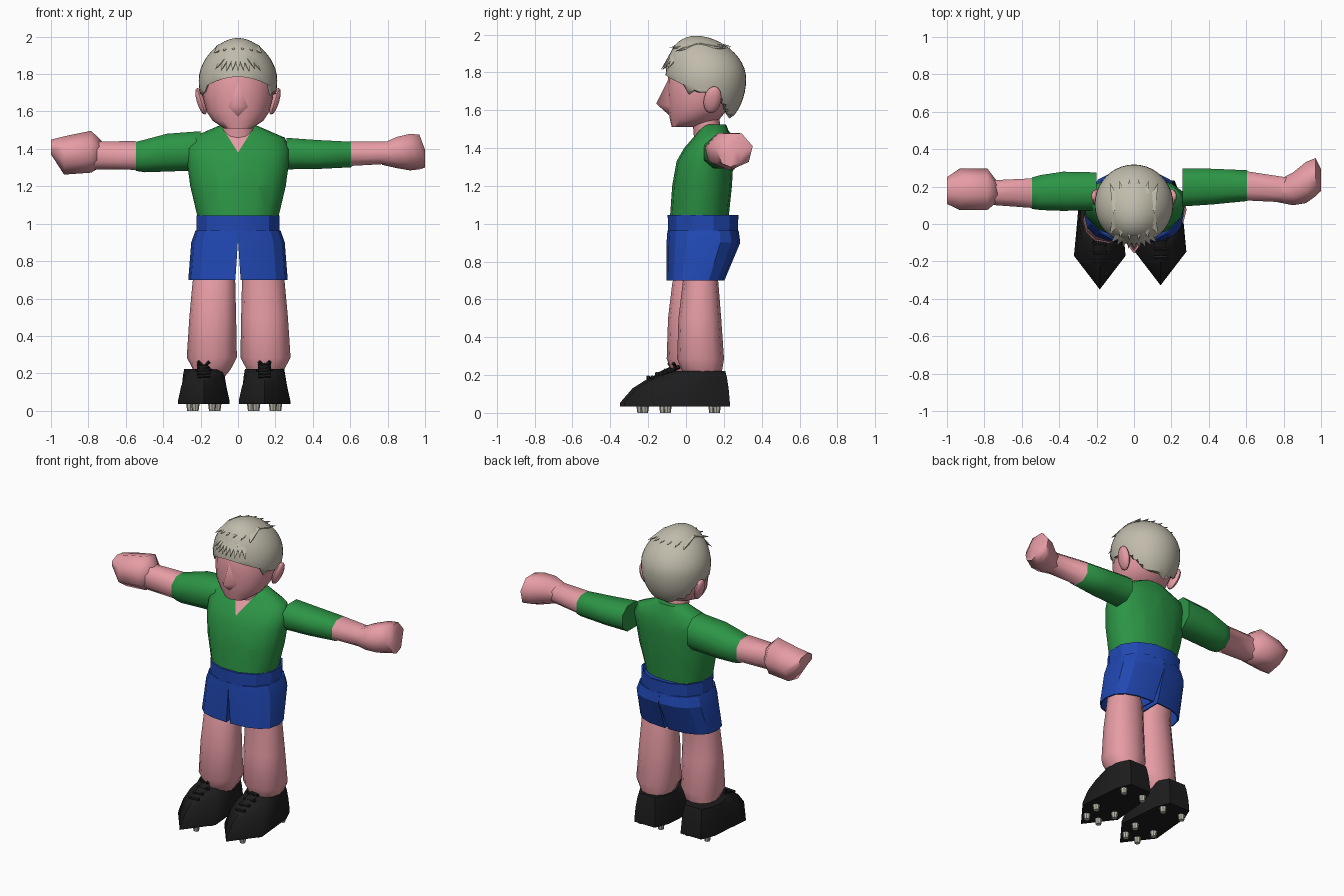
import bpy, bmesh, math, random
from mathutils import Vector, Matrix

if "Cube" in bpy.data.objects:
    bpy.data.objects.remove(bpy.data.objects["Cube"])

random.seed(4)


def material(name, rgb):
    m = bpy.data.materials.new(name)
    m.diffuse_color = (*rgb, 1)
    m.use_nodes = True
    m.node_tree.nodes["Principled BSDF"].inputs["Base Color"].default_value = m.diffuse_color
    return m


SKIN = material("skin_pink", (0.79, 0.33, 0.37))
GREEN = material("shirt_green", (0.025, 0.30, 0.06))
BLUE = material("shorts_blue", (0.015, 0.065, 0.45))
BLACK = material("shoe_black", (0.012, 0.012, 0.012))
HAIR = material("hair_ash", (0.53, 0.50, 0.41))
STUD = material("stud_grey", (0.50, 0.475, 0.41))


def finish(bm, name, mats, angle=40, rule=None):
    bmesh.ops.recalc_face_normals(bm, faces=bm.faces)
    if rule:
        for f in bm.faces:
            f.material_index = rule(f.calc_center_median())
    for f in bm.faces:
        f.smooth = True
    me = bpy.data.meshes.new(name)
    bm.to_mesh(me)
    bm.free()
    for m in mats:
        me.materials.append(m)
    me.set_sharp_from_angle(angle=math.radians(angle))
    ob = bpy.data.objects.new(name, me)
    bpy.context.collection.objects.link(ob)
    return ob


def skin_rings(rings):
    """Bridge lists of points into a closed, capped skin."""
    bm = bmesh.new()
    loops = [[bm.verts.new(p) for p in r] for r in rings]
    n = len(loops[0])
    for a, b in zip(loops, loops[1:]):
        for i in range(n):
            j = (i + 1) % n
            bm.faces.new((a[i], a[j], b[j], b[i]))
    bm.faces.new(loops[0])
    bm.faces.new(loops[-1])
    return bm


def loft(rings, n=8, axis="z", power=1.0, turn=0.0):
    """rings: (position, centre u, centre v, radius u, radius v) along the axis."""
    def ring(t, cu, cv, ru, rv):
        pts = []
        for i in range(n):
            a = 2 * math.pi * (i + turn) / n
            c, s = math.cos(a), math.sin(a)
            u = cu + ru * math.copysign(abs(c) ** power, c)
            v = cv + rv * math.copysign(abs(s) ** power, s)
            pts.append((u, v, t) if axis == "z" else (t, u, v))
        return pts
    return skin_rings([ring(*r) for r in rings])


def spike(bm, base, tip, r, flat=1.0, n=6, r2=0.0):
    """Tapered cone from base to tip."""
    base, tip = Vector(base), Vector(tip)
    d = tip - base
    mat = Matrix.Translation((base + tip) / 2) @ d.to_track_quat("Z", "Y").to_matrix().to_4x4() \
        @ Matrix.Diagonal((1, flat, 1, 1))
    bmesh.ops.create_cone(bm, cap_ends=True, segments=n, radius1=r, radius2=r2,
                          depth=d.length, matrix=mat)


# Head, nose and neck
finish(loft([(1.51, 0, -.02, .075, .055), (1.55, 0, .045, .135, .13), (1.60, 0, .062, .168, .155),
             (1.68, 0, .09, .188, .188), (1.78, 0, .10, .19, .195), (1.88, 0, .09, .14, .15)], 20),
       "head", [SKIN], 60)
bm = bmesh.new()
t, tip, b, l, r = [bm.verts.new(p) for p in ((0, -.09, 1.77), (0, -.158, 1.635), (0, -.08, 1.565),
                                             (-.065, -.07, 1.62), (.065, -.07, 1.62))]
for f in ((t, l, tip), (t, tip, r), (l, b, tip), (b, r, tip)):
    bm.faces.new(f)
finish(bm, "nose", [SKIN], 180)
finish(loft([(1.42, 0, .12, .09, .075), (1.60, 0, .10, .085, .07)], 12), "neck", [SKIN])

# Ears
for s, side in ((-1, "left"), (1, "right")):
    bm = bmesh.new()
    bmesh.ops.create_uvsphere(bm, u_segments=10, v_segments=8, radius=1,
                              matrix=Matrix.Translation((s * .197, .14, 1.655))
                              @ Matrix.Rotation(s * .3, 4, "Y") @ Matrix.Rotation(-.2, 4, "X")
                              @ Matrix.Diagonal((.024, .046, .075, 1)))
    finish(bm, side + "_ear", [SKIN])


# Hair cap: a dome leaning forward, clamped to a ragged hairline
def hairline(x, y):
    if y < 0:
        return 1.785 - 1.7 * x * x
    if y < .16:
        return 1.69 + random.uniform(-.02, .02)
    return max(1.56, 1.68 - 1.6 * (y - .16)) + random.uniform(-.02, .015)


bm = bmesh.new()
bmesh.ops.create_uvsphere(bm, u_segments=40, v_segments=24, radius=1)
for v in bm.verts:
    x, y, z = v.co
    up = max(z, 0) ** 2
    p = Vector((x * .21 * (1 - .14 * up), .105 + y * .213 - .05 * up,
                1.765 + z * (.228 if z > 0 else .27)))
    p.z = max(p.z, hairline(p.x, p.y))
    v.co = p
finish(bm, "hair_cap", [HAIR], 50)

# Fringe and crown tufts
bm = bmesh.new()
for i in range(9):
    x = (i - 4) * .028
    spike(bm, (x * .5, -.045 + x * x, 1.935 - 1.5 * x * x),
          (x * 1.1, -.132 + 2.6 * x * x, 1.82 + random.uniform(-.02, .03)), .036, .5)
for i in range(6):
    x = (i - 2.5) * .04
    spike(bm, (x * .8, .08, 1.965 - 2 * x * x),
          (x * 1.3, .24 - 2 * x * x, 1.938 - 1.5 * x * x), .04, .5)
    spike(bm, (x * .8, .05, 1.965 - 2 * x * x),
          (x * 1.3, -.09 + 3 * x * x, 1.93 - 2 * x * x), .04, .5)
finish(bm, "hair_locks", [HAIR], 60)

# Shirt, cut along a V neck that shows skin
bm = loft([(1.03, 0, .07, .215, .155), (1.20, 0, .085, .255, .158), (1.33, 0, .10, .273, .15),
           (1.40, 0, .12, .278, .13), (1.46, 0, .14, .25, .098), (1.525, 0, .15, .10, .062)], 16, power=.9)
for s in (-1, 1):
    bmesh.ops.bisect_plane(bm, geom=bm.verts[:] + bm.edges[:] + bm.faces[:],
                           plane_co=(0, 0, 1.38), plane_no=(s * 1.6, 0, -1))
finish(bm, "shirt", [GREEN, SKIN], 40,
       lambda c: int(c.y < .13 and c.z > 1.38 + 1.6 * abs(c.x)))

# Arms: sleeve and bare forearm in one tube
finish(loft([(-.20, .175, 1.39, .108, .112), (-.38, .175, 1.38, .112, .108), (-.50, .168, 1.362, .10, .093),
             (-.545, .165, 1.36, .09, .083), (-.55, .165, 1.365, .084, .082), (-.77, .168, 1.365, .07, .08)],
            8, "x", turn=.5, power=.85),
       "left_arm", [GREEN, SKIN], 60, lambda c: int(c.x < -.547))
finish(loft([(.26, .195, 1.375, .108, .09), (.42, .20, 1.37, .102, .083), (.605, .205, 1.37, .088, .073),
             (.61, .203, 1.375, .083, .07), (.84, .18, 1.38, .07, .062)], 8, "x", turn=.5, power=.85),
       "right_arm", [GREEN, SKIN], 60, lambda c: int(c.x > .607))

# Fists
finish(loft([(-.73, .17, 1.375, .055, .07), (-.785, .18, 1.385, .118, .115), (-.93, .18, 1.365, .118, .105),
             (-1.0, .175, 1.41, .075, .04)], 7, "x"), "left_fist", [SKIN], 60)
finish(loft([(.77, .175, 1.375, .06, .06), (.85, .188, 1.385, .09, .088), (.92, .222, 1.388, .113, .103),
             (.97, .25, 1.388, .105, .098), (1.0, .235, 1.35, .06, .05)], 7, "x", turn=.25),
       "right_fist", [SKIN], 60)

# Shorts waistband, hollow at the top
finish(loft([(.955, .0, .09, .228, .19), (1.045, 0, .09, .23, .193), (1.045, 0, .09, .218, .18),
             (1.01, 0, .09, .21, .175)], 12, power=.92, turn=.5), "waistband", [BLUE], 25)


# Shorts legs: each a half oval, flared and hollow at the hem
def half_oval(s, z, inner, outer, cy, ry):
    pts = []
    for i in range(9):
        a = math.pi * (i / 8 - .5)
        c, q = max(math.cos(a), 0), math.sin(a)
        pts.append((s * (inner + (outer - inner) * c ** .8),
                    cy + ry * math.copysign(abs(q) ** .8, q), z))
    return pts


for s, side in ((-1, "left"), (1, "right")):
    finish(skin_rings([half_oval(s, *r) for r in ((.79, .02, .245, .06, .135), (.70, .022, .257, .05, .143),
                                                  (.70, .014, .266, .05, .153), (.90, .001, .25, .092, .195),
                                                  (.965, 0, .227, .09, .188))]),
           side + "_shorts_leg", [BLUE], 25)


# Shoe outlines: sole and collar, mirrored across the foot
SOLE = [(0, -.35), (.138, -.17), (.122, 0), (.112, .12), (.075, .21)]
COLLAR = [(0, -.10), (.075, -.06), (.105, .02), (.10, .11), (.06, .185)]


def shoe_ring(cx, dy, z, t):
    half = [Vector(a).lerp(Vector(b), t) for a, b in zip(SOLE, COLLAR)]
    pts = half + [Vector((-p.x, p.y)) for p in reversed(half[1:])]
    return [(cx + p.x, dy + p.y, z) for p in pts]


for side, cx, dy in (("left", -.183, 0), ("right", .142, .022)):
    s = -1 if cx < 0 else 1
    # Leg, narrowing inside the shorts
    ly, lx = (.01, -.14) if s < 0 else (.065, .147)
    finish(loft([(.16, cx * .95, ly + .03, .085, .08), (.22, lx, ly + .02, .10, .105),
                 (.285, lx, ly + .012, .134, .124), (.50, lx * .965, ly + .008, .125, .113),
                 (.69, lx * .92, ly + .012, .114, .094), (.82, lx * .9, .06, .09, .08)], 12, power=.9),
           side + "_leg", [SKIN], 40)
    # Boot
    finish(skin_rings([shoe_ring(cx, dy, z, t) for z, t in
                       ((.035, 0), (.055, .01), (.13, .27), (.19, .65), (.222, 1))]),
           side + "_boot", [BLACK], 55)
    # Laces: bars up the tongue, with a bow
    bm = bmesh.new()
    for i in range(4):
        y, z = dy - .20 + i * .045, .185 + i * .018
        spike(bm, (cx - .035, y, z), (cx + .035, y, z + .004), .01, r2=.01)
    for k in (-1, 1):
        spike(bm, (cx, dy - .07, .235), (cx + k * .03, dy - .09, .262), .008, r2=.01)
        spike(bm, (cx, dy - .07, .235), (cx + k * .04, dy - .10, .215), .008, r2=.007)
    spike(bm, (cx, dy - .15, .20), (cx, dy - .055, .245), .035, .35, 8, .03)
    finish(bm, side + "_laces", [BLACK], 40)
    # Studs
    bm = bmesh.new()
    for y in (-.24, -.12, .14):
        for k in (-1, 1):
            x = cx + k * (.045 if y < -.2 else .072)
            spike(bm, (x, dy + y, .042), (x, dy + y, 0), .023, n=8, r2=.017)
    finish(bm, side + "_studs", [STUD], 40)
